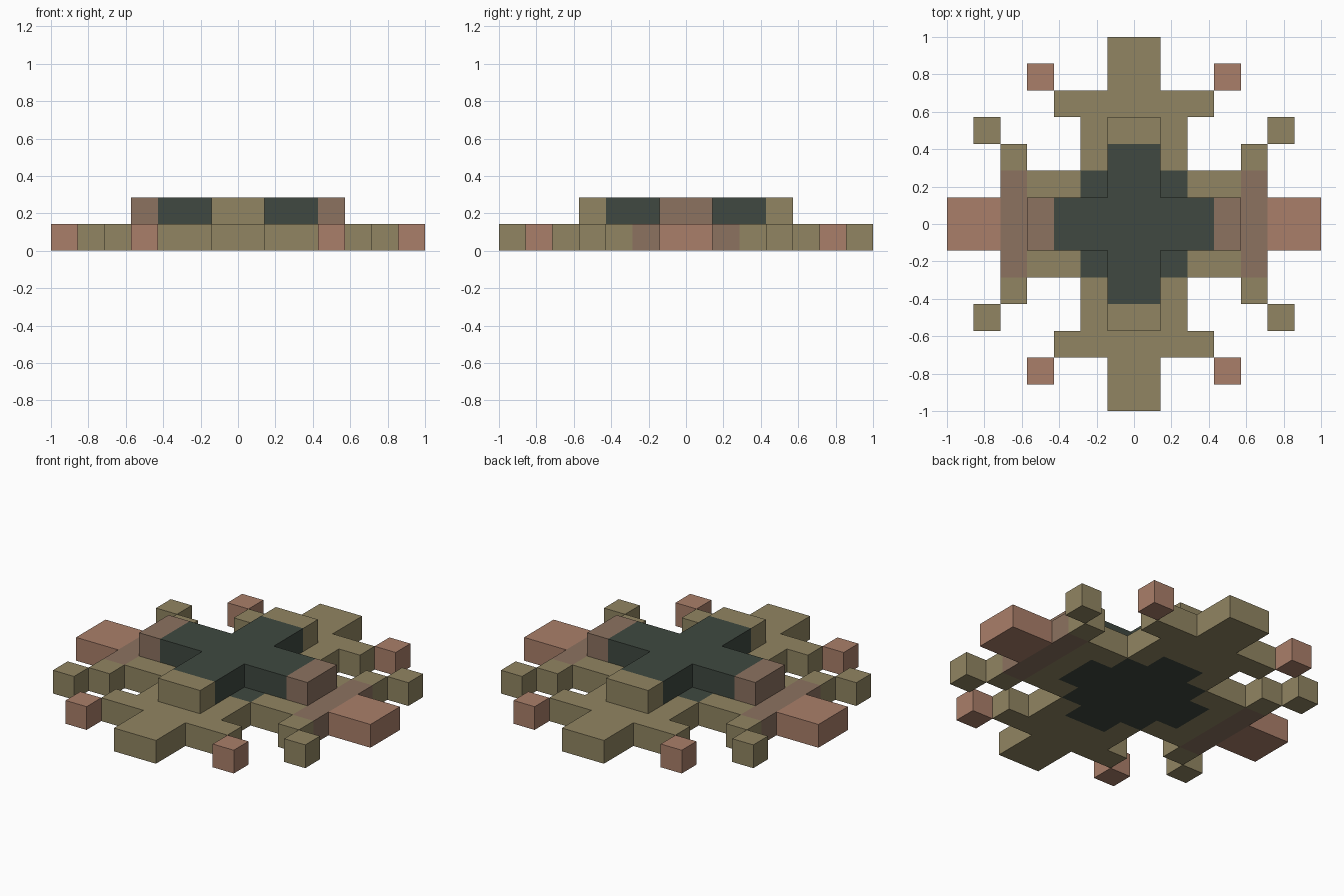
import bpy, bmesh
from mathutils import Vector

if "Cube" in bpy.data.objects:
    bpy.data.objects.remove(bpy.data.objects["Cube"])

U = 1 / 7  # one block; the model is 14 blocks wide


def material(name, rgb):
    m = bpy.data.materials.new(name)
    m.diffuse_color = (*rgb, 1)
    m.use_nodes = True
    m.node_tree.nodes["Principled BSDF"].inputs["Base Color"].default_value = m.diffuse_color
    return m


OLIVE, CLAY, BROWN, DARK = range(4)
MATS = [material("olive", (0.283, 0.235, 0.122)),
        material("terracotta", (0.402, 0.212, 0.144)),
        material("dusty brown", (0.262, 0.168, 0.117)),
        material("dark green", (0.050, 0.066, 0.052))]

# Half extents (x, y) of the centred slabs, in blocks, for each layer
LAYERS = [
    [(1, 7), (3, 5, 4), (2, 4), (4, 2), (5, 3, 0, 4), (7, 1)],  # ground star
    [(1, 4), (4, 1)],                                           # raised cross
]


def filled(i, j, k):
    """True if block (i, j, k) is solid; i, j count from the centre."""
    if not 0 <= k < 2:
        return False
    x, y = abs(i + .5), abs(j + .5)
    for hx, hy, *low in LAYERS[k]:
        ly = low[0] if len(low) == 1 else 0
        lx = low[1] if len(low) == 2 else 0
        if lx < x < hx and ly < y < hy:
            return True
    return False


def colour(i, j, k):
    """Colour zones: dark core, brown and terracotta side arms, olive rest."""
    x, y = abs(i + .5), abs(j + .5)
    if (x < 3 and y < 1) or (x < 1 and y < 3) or (x < 2 and y < 2):
        return DARK
    if k == 1:
        return BROWN if x > 3 else OLIVE
    if x > 5:
        return CLAY
    return BROWN if x > 4 and y < 2 else OLIVE


def finish(bm, name):
    me = bpy.data.meshes.new(name)
    bm.to_mesh(me)
    bm.free()
    for m in MATS:
        me.materials.append(m)
    ob = bpy.data.objects.new(name, me)
    bpy.context.collection.objects.link(ob)
    return ob


# Stepped body: only the exposed block sides, merged into large flat faces
bm = bmesh.new()
for k in range(2):
    for i in range(-7, 7):
        for j in range(-7, 7):
            if not filled(i, j, k):
                continue
            c = Vector((i + .5, j + .5, k + .5))
            for axis in range(3):
                for s in (-1, 1):
                    n = Vector((0, 0, 0))
                    n[axis] = s
                    if filled(i + int(n.x), j + int(n.y), k + int(n.z)):
                        continue
                    a = Vector((n.y, n.z, n.x)) * s
                    b = n.cross(a)
                    ring = [bm.verts.new((c + (n + a * p + b * q) / 2) * U)
                            for p, q in ((-1, -1), (1, -1), (1, 1), (-1, 1))]
                    bm.faces.new(ring).material_index = colour(i, j, k)
bmesh.ops.remove_doubles(bm, verts=bm.verts, dist=1e-4)
bmesh.ops.dissolve_limit(bm, angle_limit=0.01, verts=bm.verts, edges=bm.edges,
                         delimit={'MATERIAL'})
finish(bm, "stepped_body")


# Corner blocks touching the arms edge to edge, four of each kind
def corner_blocks(name, x, y, mat):
    bm = bmesh.new()
    for sx in (-1, 1):
        for sy in (-1, 1):
            r = bmesh.ops.create_cube(bm, size=U)
            bmesh.ops.translate(bm, verts=r["verts"],
                                vec=(sx * x * U, sy * y * U, U / 2))
    for f in bm.faces:
        f.material_index = mat
    finish(bm, name)


corner_blocks("side_corner_blocks", 5.5, 3.5, OLIVE)
corner_blocks("end_corner_blocks", 3.5, 5.5, CLAY)
